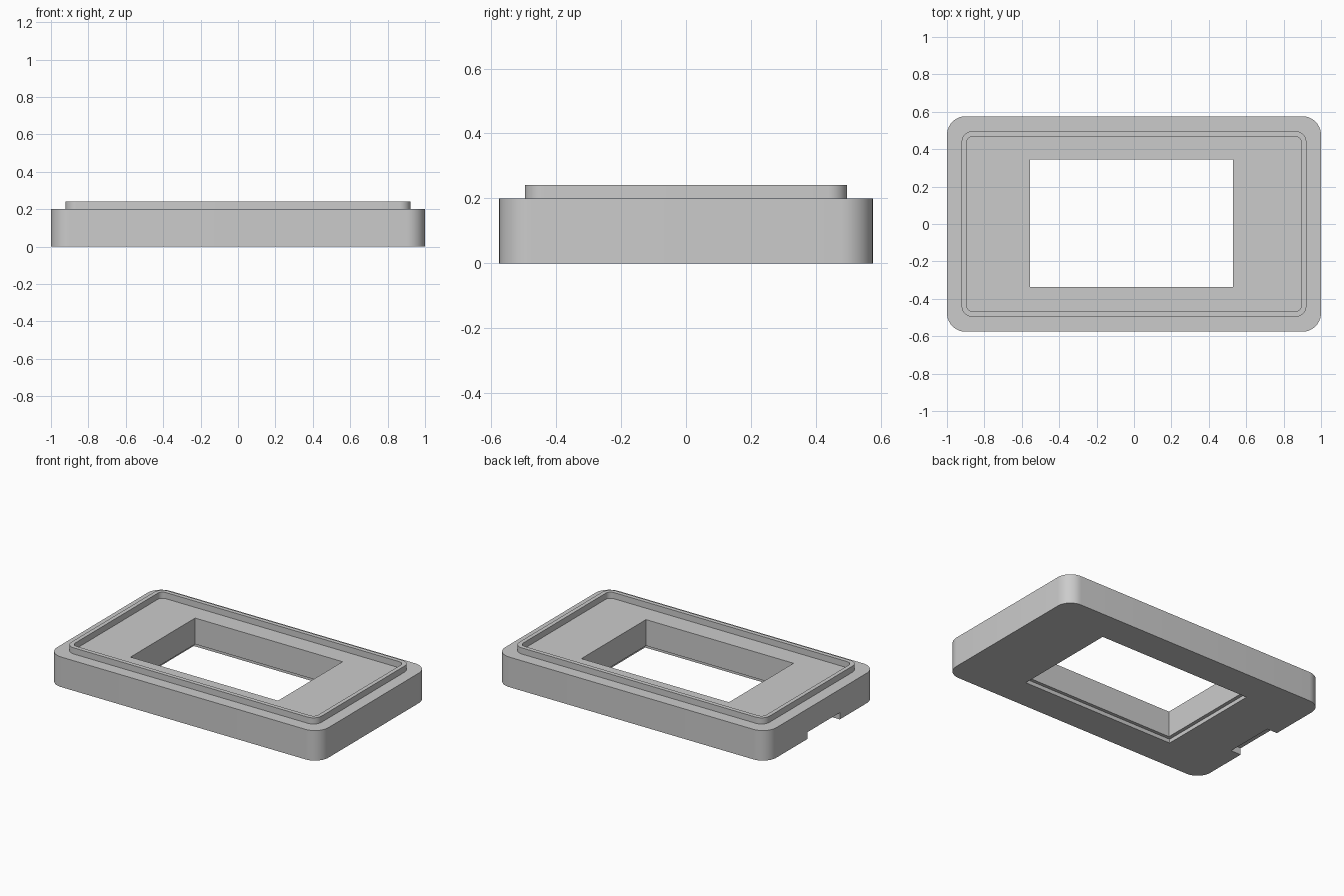
import bpy, bmesh, math

default = bpy.data.objects.get("Cube")
if default:
    bpy.data.objects.remove(default, do_unlink=True)

grey = bpy.data.materials.new("light grey")
grey.use_nodes = True
grey.diffuse_color = (0.6, 0.6, 0.6, 1)
grey.node_tree.nodes["Principled BSDF"].inputs["Base Color"].default_value = (0.6, 0.6, 0.6, 1)


def block(name, x, y, z, radius=0.0, steps=10):
    """Upright prism over the x, y and z ranges, with rounded plan corners."""
    corners = [(x[1], y[1]), (x[0], y[1]), (x[0], y[0]), (x[1], y[0])]
    signs = [(1, 1), (-1, 1), (-1, -1), (1, -1)]
    bm = bmesh.new()
    ring = []
    for quarter, ((px, py), (sx, sy)) in enumerate(zip(corners, signs)):
        for i in range(steps + 1 if radius else 1):
            a = math.pi / 2 * (quarter + i / steps)
            ring.append(bm.verts.new((px + radius * (math.cos(a) - sx),
                                      py + radius * (math.sin(a) - sy), z[0])))
    base = bm.faces.new(ring)
    top = bmesh.ops.extrude_face_region(bm, geom=[base])["geom"]
    moved = [g for g in top if isinstance(g, bmesh.types.BMVert)]
    bmesh.ops.translate(bm, verts=moved, vec=(0, 0, z[1] - z[0]))
    bmesh.ops.recalc_face_normals(bm, faces=bm.faces)
    mesh = bpy.data.meshes.new(name)
    bm.to_mesh(mesh)
    bm.free()
    mesh.materials.append(grey)
    obj = bpy.data.objects.new(name, mesh)
    bpy.context.collection.objects.link(obj)
    return obj


def activate(obj):
    bpy.ops.object.select_all(action="DESELECT")
    obj.select_set(True)
    bpy.context.view_layer.objects.active = obj


def cut(obj, cutter):
    cutter.hide_render = True
    mod = obj.modifiers.new("cut", "BOOLEAN")
    mod.operation, mod.solver, mod.object = "DIFFERENCE", "EXACT", cutter
    activate(obj)
    bpy.ops.object.modifier_apply(modifier=mod.name)
    bpy.data.objects.remove(cutter, do_unlink=True)


# Rounded slab with a window, a shallow recess under it and an end notch
body = block("body", (-1, 1), (-0.576, 0.576), (0, 0.2), 0.1)
cut(body, block("window_cutter", (-0.557, 0.53), (-0.336, 0.344), (-0.1, 0.3)))
cut(body, block("recess_cutter", (-0.581, 0.552), (-0.358, 0.364), (-0.1, 0.026)))
cut(body, block("notch_cutter", (-1.1, -0.925), (-0.19, 0.15), (-0.1, 0.045)))

# Thin raised lip around the top
lip = block("lip", (-0.922, 0.922), (-0.497, 0.497), (0.2, 0.241), 0.06)
cut(lip, block("lip_cutter", (-0.895, 0.895), (-0.469, 0.469), (0.1, 0.3), 0.035))

for part in (body, lip):
    activate(part)
    bpy.ops.object.shade_smooth_by_angle(angle=math.radians(30))
